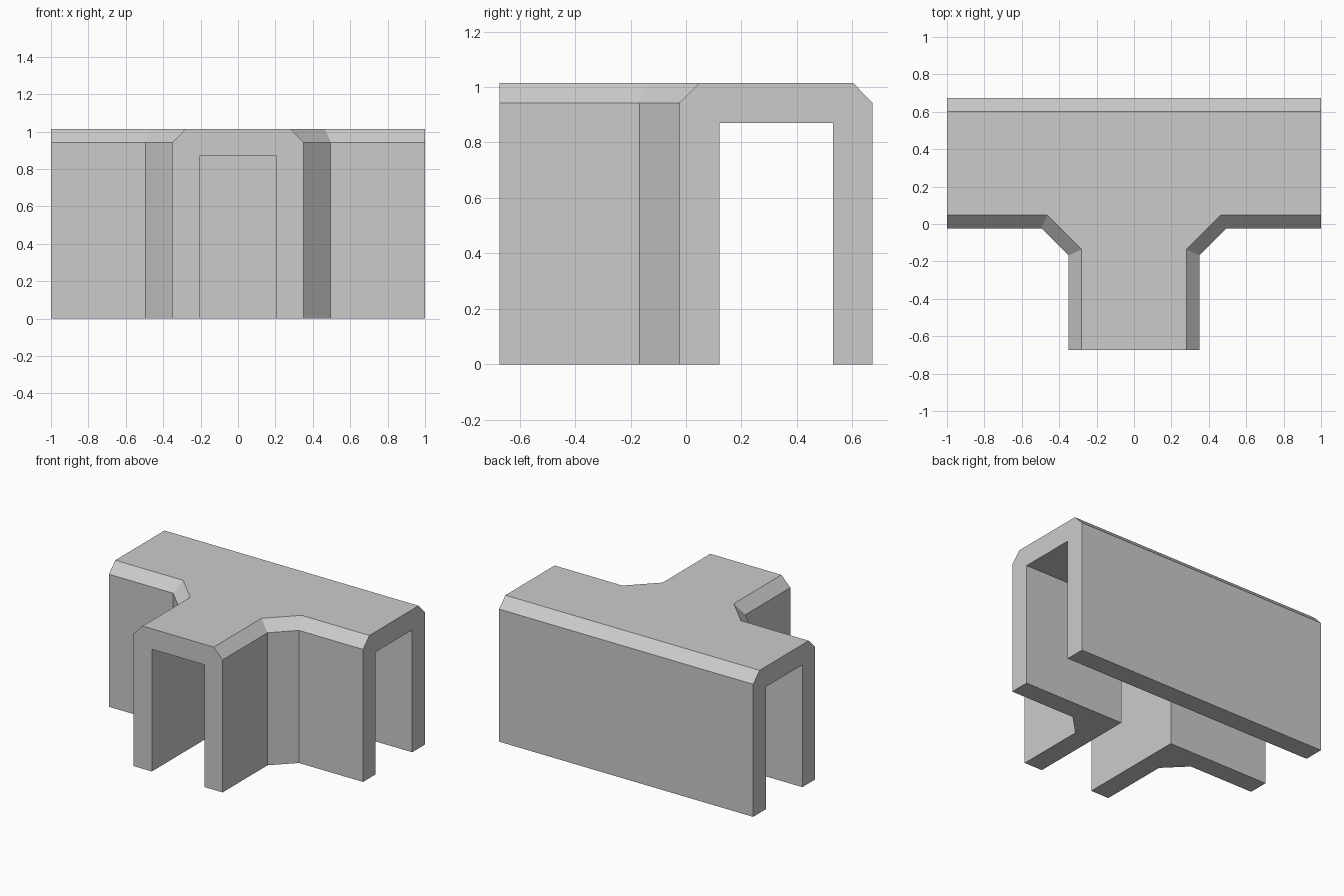
import bpy
import bmesh

if "Cube" in bpy.data.objects:
    bpy.data.objects.remove(bpy.data.objects["Cube"], do_unlink=True)

# Single plain grey
grey = bpy.data.materials.new("plain_grey")
grey.use_nodes = True
colour = (0.6, 0.6, 0.6, 1)
grey.diffuse_color = colour
grey.node_tree.nodes["Principled BSDF"].inputs["Base Color"].default_value = colour


def mirrored(half):
    """Complete a right-hand outline with its left-hand mirror."""
    return half + [(-x, y) for x, y in reversed(half)]


def loft(name, layers):
    """Stack matching outlines, given as (height, outline), into a solid."""
    bm = bmesh.new()
    rings = [[bm.verts.new((x, y, z)) for x, y in outline] for z, outline in layers]
    bm.faces.new(rings[0][::-1])
    bm.faces.new(rings[-1])
    for low, high in zip(rings, rings[1:]):
        for i in range(len(low)):
            j = (i + 1) % len(low)
            bm.faces.new((low[i], low[j], high[j], high[i]))
    bmesh.ops.recalc_face_normals(bm, faces=bm.faces)
    mesh = bpy.data.meshes.new(name)
    bm.to_mesh(mesh)
    bm.free()
    mesh.materials.append(grey)
    obj = bpy.data.objects.new(name, mesh)
    bpy.context.collection.objects.link(obj)
    return obj


# Outer T-shaped shell with chamfered top edges
walls = mirrored([(0.35, -0.673), (0.35, -0.168), (0.495, -0.023), (1, -0.023), (1, 0.673)])
roof = mirrored([(0.28, -0.673), (0.28, -0.137), (0.466, 0.049), (1, 0.049), (1, 0.602)])
shell = loft("t_junction_shell", [(0, walls), (0.943, walls), (1.015, roof)])

# T-shaped passage, open below and at all three ends
passage = mirrored([(0.207, -0.8), (0.207, 0.12), (1.2, 0.12), (1.2, 0.53)])
cutter = loft("passage_cutter", [(-0.2, passage), (0.87, passage)])
cutter.hide_render = True

cut = shell.modifiers.new("passage", "BOOLEAN")
cut.operation = "DIFFERENCE"
cut.solver = "EXACT"
cut.object = cutter
bpy.context.view_layer.objects.active = shell
bpy.ops.object.modifier_apply(modifier=cut.name)
bpy.data.objects.remove(cutter, do_unlink=True)
